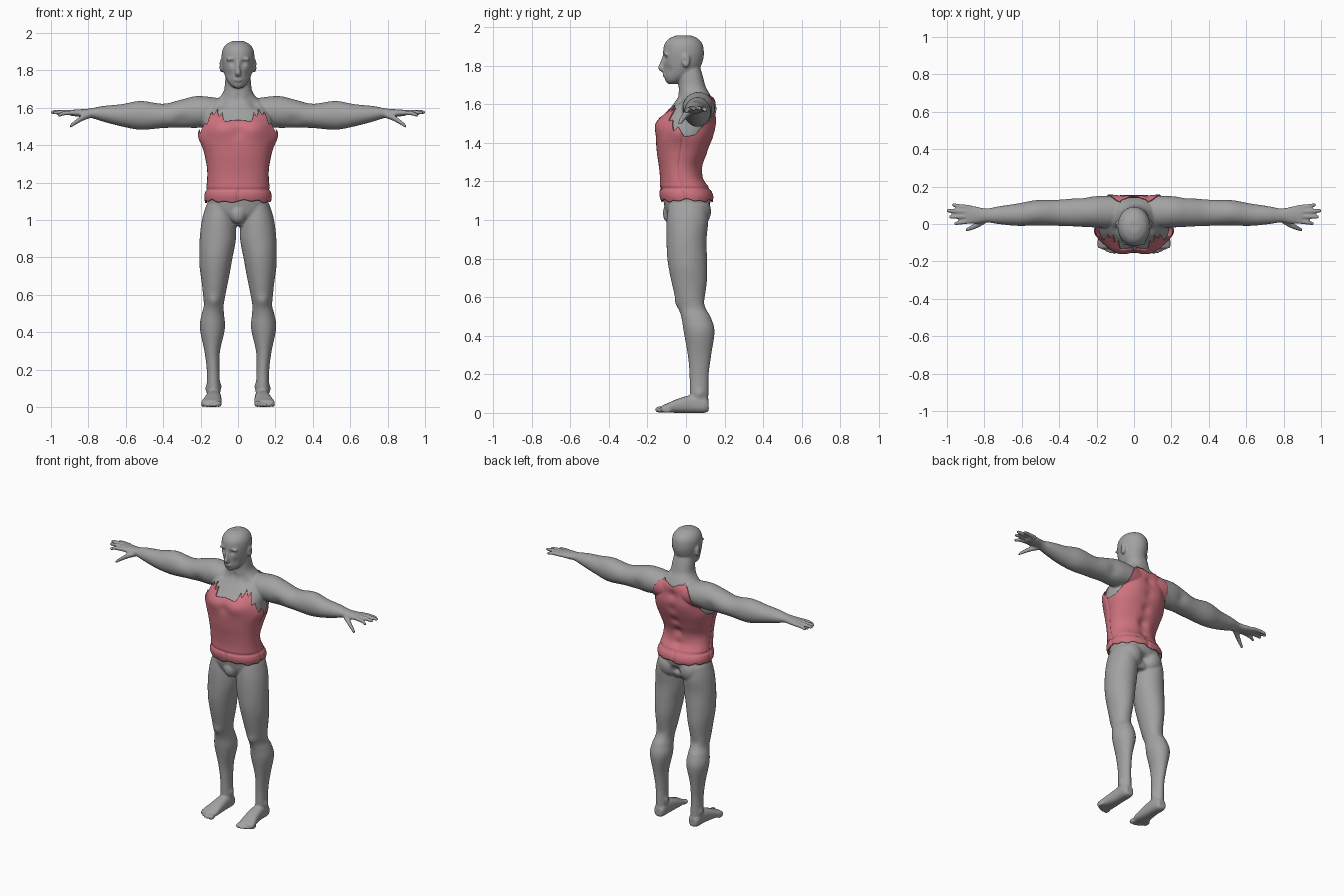
import bpy, bmesh, math
from mathutils import Vector, Matrix

if "Cube" in bpy.data.objects:
    bpy.data.objects.remove(bpy.data.objects["Cube"])


def material(name, colour):
    mat = bpy.data.materials.new(name)
    mat.use_nodes = True
    mat.diffuse_color = (*colour, 1)
    mat.node_tree.nodes["Principled BSDF"].inputs["Base Color"].default_value = (*colour, 1)
    return mat


skin = material("grey skin", (0.36, 0.36, 0.36))
cloth = material("rose cloth", (0.62, 0.17, 0.21))


def dense(keys, steps=8):
    """Smooth curve through rows of numbers."""
    rows = [Vector(k) for k in keys]
    out = []
    for i in range(len(rows) - 1):
        a, b, c, d = rows[max(i - 1, 0)], rows[i], rows[i + 1], rows[min(i + 2, len(rows) - 1)]
        for s in range(steps):
            t = s / steps
            out.append(b + (c - a) * (t / 2) + (a * 2 - b * 5 + c * 4 - d) * (t * t / 2)
                       + (b * 3 - a - c * 3 + d) * (t ** 3 / 2))
    return out + [rows[-1]]


def interp(table, x, key=0):
    """Linear look-up of a row by its key column."""
    for a, b in zip(table, table[1:]):
        if x <= b[key]:
            t = max(0, (x - a[key]) / (b[key] - a[key]))
            return [p + (q - p) * t for p, q in zip(a, b)]
    return list(table[-1])


def rounded(value, power):
    return math.copysign(abs(value) ** (2 / power), value)


def loft(bm, keys, axis="Z", power=2.0, sides=32, mirror=False):
    """Skin rows of (x, y, z, radius, radius) running along an axis."""
    u, v = {"Z": ((1, 0, 0), (0, 1, 0)), "X": ((0, 1, 0), (0, 0, 1)), "Y": ((1, 0, 0), (0, 0, 1))}[axis]
    for flip in ((1, -1) if mirror else (1,)):
        rings = []
        for row in dense(keys):
            ring = []
            for i in range(sides):
                a = math.tau * i / sides
                p = (Vector(row[:3]) + Vector(u) * row[3] * rounded(math.cos(a), power)
                     + Vector(v) * row[4] * rounded(math.sin(a), power))
                p.x *= flip
                ring.append(bm.verts.new(p))
            rings.append(ring)
        for r, s in zip(rings, rings[1:]):
            for i in range(sides):
                j = (i + 1) % sides
                bm.faces.new((r[i], r[j], s[j], s[i]))
        bm.faces.new(rings[0])
        bm.faces.new(rings[-1])


def blob(bm, centre, radii, mirror=False):
    for flip in ((1, -1) if mirror else (1,)):
        place = Matrix.Translation((centre[0] * flip, *centre[1:])) @ Matrix.Diagonal((*radii, 1))
        bmesh.ops.create_uvsphere(bm, u_segments=24, v_segments=16, radius=1, matrix=place)


def finish(bm, name, mat):
    bmesh.ops.recalc_face_normals(bm, faces=bm.faces)
    mesh = bpy.data.meshes.new(name)
    bm.to_mesh(mesh)
    bm.free()
    obj = bpy.data.objects.new(name, mesh)
    bpy.context.collection.objects.link(obj)
    mesh.materials.append(mat)
    mesh.shade_smooth()
    return obj


def bake(obj, mat):
    """Replace the mesh by its modified result."""
    graph = bpy.context.evaluated_depsgraph_get()
    mesh = bpy.data.meshes.new_from_object(obj.evaluated_get(graph))
    obj.modifiers.clear()
    obj.data = mesh
    mesh.materials.clear()
    mesh.materials.append(mat)
    mesh.shade_smooth()


def sculpt(obj, strokes):
    """Soft push at a point and at its mirror point."""
    for centre, size, push in strokes:
        for flip in ((1, -1) if centre[0] else (1,)):
            c = Vector((centre[0] * flip, *centre[1:]))
            d = Vector((push[0] * flip, *push[1:]))
            for vert in obj.data.vertices:
                gap = (vert.co - c).length_squared / size ** 2
                if gap < 6:
                    vert.co += d * math.exp(-gap)


# Torso and neck
TORSO = [(0, .01, .97, .06, .07), (0, .005, 1.03, .15, .105), (0, .005, 1.1, .164, .122),
         (0, -.005, 1.16, .16, .118), (0, -.024, 1.22, .154, .1), (0, -.03, 1.28, .155, .1),
         (0, -.02, 1.35, .168, .12), (0, -.008, 1.43, .188, .137), (0, 0, 1.5, .186, .142),
         (0, .022, 1.56, .178, .12), (0, .042, 1.61, .15, .1), (0, .045, 1.65, .105, .08),
         (0, .032, 1.69, .076, .07), (0, .022, 1.75, .068, .064), (0, .01, 1.8, .06, .06)]
bm = bmesh.new()
loft(bm, TORSO, power=2.3, sides=48)
blob(bm, (0, -.08, 1.035), (.045, .04, .055))
blob(bm, (.075, .055, 1.045), (.08, .075, .085), True)

# Head, face and ears
loft(bm, [(0, -.072, 1.704, .015, .02), (0, -.06, 1.72, .04, .046), (0, -.038, 1.75, .061, .075),
          (0, -.021, 1.79, .076, .094), (0, -.015, 1.83, .084, .104), (0, -.013, 1.87, .088, .106),
          (0, -.013, 1.91, .083, .099), (0, -.013, 1.94, .063, .075), (0, -.013, 1.957, .03, .036)])
loft(bm, [(0, -.112, 1.85, .008, .01), (0, -.12, 1.815, .01, .016), (0, -.126, 1.787, .016, .019),
          (0, -.12, 1.77, .013, .012)], sides=16)
blob(bm, (0, -.108, 1.75), (.024, .015, .011))
blob(bm, (0, -.086, 1.722), (.026, .021, .016))
blob(bm, (.035, -.104, 1.859), (.03, .014, .009), True)
blob(bm, (.089, 0, 1.825), (.011, .021, .036), True)

# Arms
loft(bm, [(.04, .07, 1.58, .07, .06), (.13, .065, 1.58, .085, .076), (.22, .065, 1.578, .083, .085),
          (.3, .062, 1.57, .078, .075), (.4, .06, 1.557, .07, .065), (.52, .06, 1.56, .068, .077),
          (.62, .05, 1.56, .06, .06), (.72, .047, 1.568, .048, .042), (.79, .046, 1.572, .037, .025),
          (.85, .048, 1.572, .047, .02), (.9, .052, 1.574, .046, .015)], "X", mirror=True)

# Fingers and thumbs
for y, spread, tip, drop in ((.014, -.012, .965, -.012), (.04, -.002, .99, 0), (.065, .006, 1.003, .003),
                             (.089, .012, .975, -.005)):
    loft(bm, [(.87, y, 1.574, .012, .013), (.93, y + spread / 2, 1.577 + drop / 2, .012, .012),
              (tip - .012, y + spread, 1.574 + drop, .01, .01), (tip, y + spread, 1.573 + drop, .005, .005)],
         "X", sides=12, mirror=True)
loft(bm, [(.79, .025, 1.562, .02, .018), (.83, 0, 1.547, .018, .017), (.87, -.02, 1.522, .014, .014),
          (.9, -.033, 1.499, .009, .01)], "X", sides=12, mirror=True)

# Legs
loft(bm, [(.1, .01, 1.08, .07, .1), (.103, .008, 1, .09, .108), (.108, .003, .9, .097, .104),
          (.117, .006, .8, .088, .103), (.122, .015, .7, .075, .095), (.127, .022, .6, .06, .078),
          (.13, .036, .54, .053, .073), (.135, .054, .49, .061, .077), (.137, .068, .42, .067, .08),
          (.138, .07, .3, .042, .061), (.133, .068, .2, .034, .05), (.131, .068, .1, .035, .048),
          (.13, .07, .03, .036, .045)], mirror=True)

# Feet and toes
loft(bm, [(.13, .118, .035, .025, .027), (.13, .095, .042, .037, .042), (.13, .03, .046, .04, .046),
          (.134, -.04, .037, .046, .037), (.142, -.1, .025, .054, .023), (.144, -.13, .02, .048, .016)],
     "Y", power=2.5, mirror=True)
for i, size in enumerate((.017, .012, .012, .011, .011)):
    blob(bm, (.104 + .02 * i + .002 * (i > 0), -.135 + .0022 * i * i, size), (size, .026, size), True)

body = finish(bm, "body", skin)
remesh = body.modifiers.new("fuse", "REMESH")
remesh.mode = "VOXEL"
remesh.voxel_size = .0064
soften = body.modifiers.new("soften", "SMOOTH")
soften.iterations = 4
bake(body, skin)

# Muscle and face relief
RELIEF = [((.09, -.14, 1.49), .06, (0, -.012, 0)), ((0, -.14, 1.47), .03, (0, .012, 0)),
          ((.06, .11, 1.27), .05, (0, .012, 0)), ((.09, .14, 1.5), .06, (0, .008, 0))]
RELIEF += [((0, .08 + .06 * i / 4, 1.2 + .09 * i), .03, (0, -.014, 0)) for i in range(5)]
FINE = [((.033, -.117, 1.84), .016, (0, .015, 0)), ((.033, -.106, 1.839), .008, (0, -.007, 0)),
        ((.05, -.09, 1.775), .022, (0, .006, 0)), ((.016, -.122, 1.75), .004, (0, .003, 0)),
        ((0, -.122, 1.75), .006, (0, .005, 0)), ((.095, -.006, 1.825), .01, (-.007, 0, 0)),
        ((.13, -.035, .57), .03, (0, -.01, 0)), ((.13, .105, .56), .04, (0, -.008, 0)),
        ((.165, .07, .1), .02, (.008, 0, 0)), ((.098, .07, .11), .02, (-.008, 0, 0)),
        ((0, .12, 1.03), .025, (0, -.03, 0)), ((.03, -.045, 1.66), .02, (0, -.008, 0)),
        ((.09, -.04, 1.63), .03, (0, .01, -.01)), ((.3, -.01, 1.53), .04, (0, .008, 0)),
        ((.27, .13, 1.55), .04, (0, -.01, 0)), ((.2, .0, .75), .06, (.004, 0, 0))]
sculpt(body, RELIEF + FINE)

# Torn vest: height of its upper edge by angle from the front
EDGE = [(0, 1.535), (19, 1.528), (24, 1.575), (29, 1.55), (36, 1.595), (42, 1.56), (48, 1.58), (55, 1.51),
        (64, 1.52), (72, 1.46), (80, 1.485), (90, 1.43), (108, 1.44), (122, 1.48), (132, 1.56), (142, 1.65),
        (150, 1.64), (165, 1.635), (180, 1.615)]
profile = dense(TORSO, 12)
columns, rows = 240, 64
bm = bmesh.new()
grid = []
for i in range(columns):
    a = math.tau * i / columns
    angle = math.degrees(min(a, math.tau - a))
    low = 1.1 + .009 * math.sin(a * 9) * math.cos(a * 4)
    high = interp(EDGE, angle)[1]
    line = []
    for j in range(rows + 1):
        z = low + (high - low) * j / rows
        _, cy, _, rx, ry = interp(profile, z, 2)
        off = .011 + .006 * math.exp(-((z - 1.13) / .03) ** 2) - .008 * math.exp(-((z - 1.163) / .006) ** 2)
        off -= .006 * math.exp(-((angle - 88) / 1.6) ** 2)
        if z < 1.16:
            off -= .006 * math.exp(-(min(angle, 180 - angle) / 2) ** 2)
        off += .016 * math.exp(-((angle - 80) / 16) ** 2 - ((z - 1.46) / .05) ** 2)
        line.append(bm.verts.new(((rx + off) * rounded(math.sin(a), 2.3),
                                  cy - (ry + off) * rounded(math.cos(a), 2.3), z)))
    grid.append(line)
for i in range(columns):
    p, q = grid[i], grid[(i + 1) % columns]
    for j in range(rows):
        bm.faces.new((p[j], q[j], q[j + 1], p[j + 1]))
vest = finish(bm, "torn_vest", cloth)
sculpt(vest, RELIEF)
wrap = vest.modifiers.new("keep outside body", "SHRINKWRAP")
wrap.target = body
wrap.wrap_mode = "OUTSIDE"
wrap.offset = .007
shell = vest.modifiers.new("cloth thickness", "SOLIDIFY")
shell.thickness = .006
shell.offset = -1
bake(vest, cloth)
